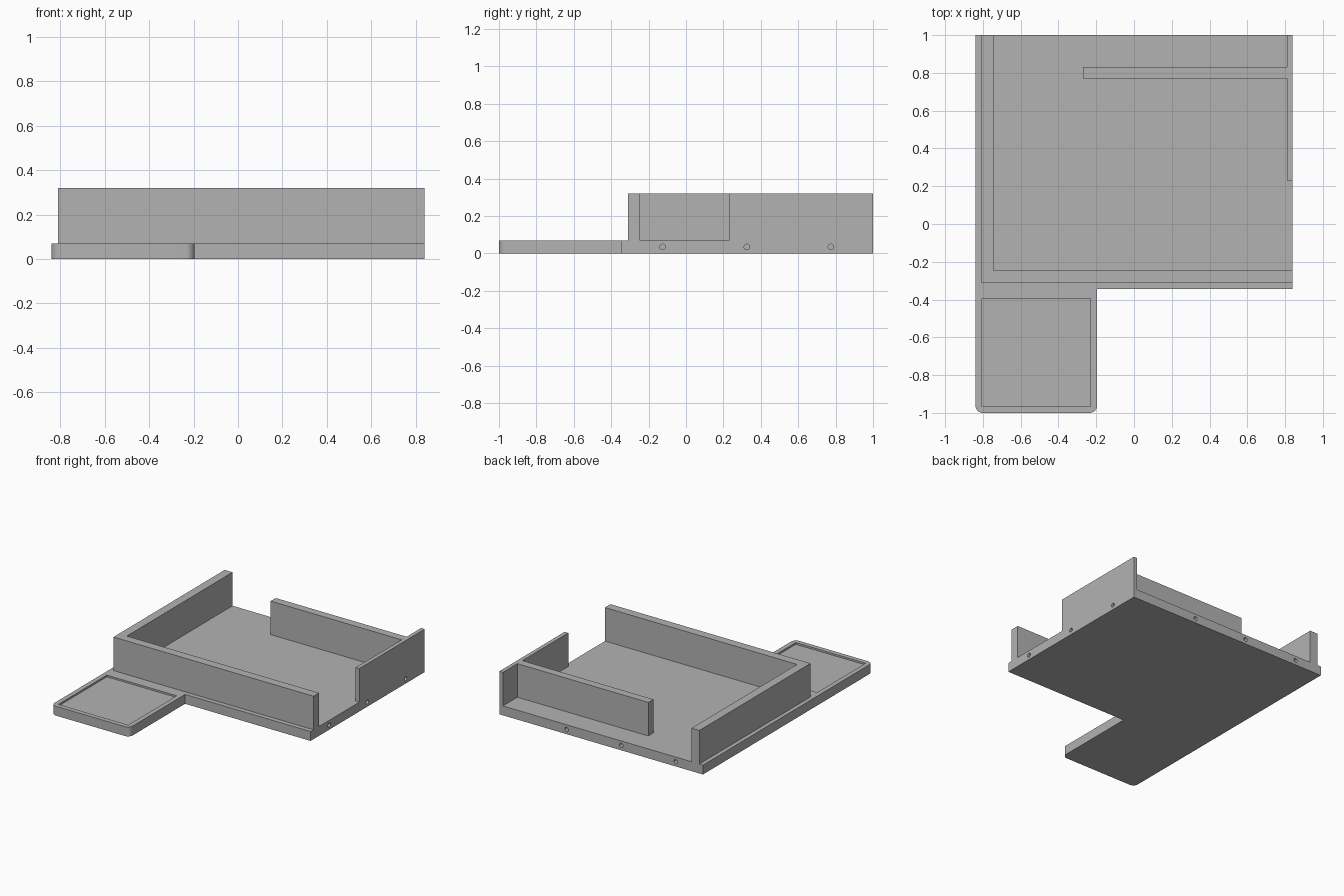
import bpy, bmesh
from math import radians, sin, cos, pi
from mathutils import Matrix

if "Cube" in bpy.data.objects:
    bpy.data.objects.remove(bpy.data.objects["Cube"], do_unlink=True)

HALF_W, DECK_FRONT, DECK_TOP, WALL_TOP = 0.84, -0.345, 0.07, 0.32
TAB_RIGHT, CORNER = -0.195, 0.04
HOLE_R, HOLE_DEPTH = 0.015, 0.12

grey = bpy.data.materials.new("plain grey")
grey.use_nodes = True
grey.diffuse_color = (0.45, 0.45, 0.45, 1)
bsdf = next(n for n in grey.node_tree.nodes if n.type == "BSDF_PRINCIPLED")
bsdf.inputs["Base Color"].default_value = grey.diffuse_color


def link(name, bm):
    bmesh.ops.recalc_face_normals(bm, faces=bm.faces)
    mesh = bpy.data.meshes.new(name)
    bm.to_mesh(mesh)
    bm.free()
    mesh.materials.append(grey)
    obj = bpy.data.objects.new(name, mesh)
    bpy.context.collection.objects.link(obj)
    return obj


def prism(name, outline, z0, z1):
    """Extrude a plan outline from z0 up to z1."""
    bm = bmesh.new()
    face = bm.faces.new([bm.verts.new((x, y, z0)) for x, y in outline])
    top = bmesh.ops.extrude_face_region(bm, geom=[face])["geom"]
    for v in top:
        if isinstance(v, bmesh.types.BMVert):
            v.co.z = z1
    return link(name, bm)


def box(name, x0, x1, y0, y1, z0, z1):
    return prism(name, [(x0, y0), (x1, y0), (x1, y1), (x0, y1)], z0, z1)


def arc(cx, cy, start):
    """Quarter-circle corner, counter-clockwise from the start angle."""
    angles = [radians(start + 90 * i / 8) for i in range(9)]
    return [(cx + CORNER * cos(a), cy + CORNER * sin(a)) for a in angles]


def drill(x, y, axis):
    """Cylinder cutter centred on a side face of the deck."""
    bm = bmesh.new()
    turn = Matrix.Rotation(pi / 2, 4, axis)
    place = Matrix.Translation((x, y, DECK_TOP / 2)) @ turn
    bmesh.ops.create_cone(bm, cap_ends=True, segments=24, radius1=HOLE_R,
                          radius2=HOLE_R, depth=2 * HOLE_DEPTH, matrix=place)
    return link("hole_cutter", bm)


def cut(target, cutter):
    cutter.hide_render = True
    mod = target.modifiers.new("cut", "BOOLEAN")
    mod.object, mod.operation, mod.solver = cutter, "DIFFERENCE", "EXACT"
    bpy.context.view_layer.objects.active = target
    bpy.ops.object.modifier_apply(modifier=mod.name)
    bpy.data.objects.remove(cutter, do_unlink=True)


# Base deck with the round-cornered tab at the front
tab_front = -1 + CORNER
outline = [(-HALF_W, 1)]
outline += arc(-HALF_W + CORNER, tab_front, 180)
outline += arc(TAB_RIGHT - CORNER, tab_front, 270)
outline += [(TAB_RIGHT, DECK_FRONT), (HALF_W, DECK_FRONT), (HALF_W, 1)]
deck = prism("base_deck", outline, 0, DECK_TOP)

# Shallow tray in the tab
cut(deck, box("tray_cutter", -0.805, -0.23, -0.965, -0.395, DECK_TOP - 0.013, 0.2))

# Screw holes along the side and back edges
for i in range(3):
    cut(deck, drill(HALF_W, 0.775 - 0.45 * i, "Y"))
    cut(deck, drill(-0.615 + 0.45 * i, 1, "X"))

# L-shaped wall around the front and one side
wall_l, wall_f, thick = -0.81, -0.31, 0.065
prism("corner_wall", [
    (wall_l, 1), (wall_l, wall_f), (HALF_W, wall_f), (HALF_W, wall_f + thick),
    (wall_l + thick, wall_f + thick), (wall_l + thick, 1)], DECK_TOP, WALL_TOP)

# Thin side wall with the inner back wall joined to it
prism("side_and_back_wall", [
    (HALF_W, 0.23), (HALF_W, 1), (0.81, 1), (0.81, 0.83), (-0.27, 0.83),
    (-0.27, 0.77), (0.81, 0.77), (0.81, 0.23)], DECK_TOP, WALL_TOP)

# Smooth only the rounded corners and hole walls
bpy.ops.object.select_all(action="DESELECT")
deck.select_set(True)
bpy.context.view_layer.objects.active = deck
bpy.ops.object.shade_smooth_by_angle(angle=radians(30))
